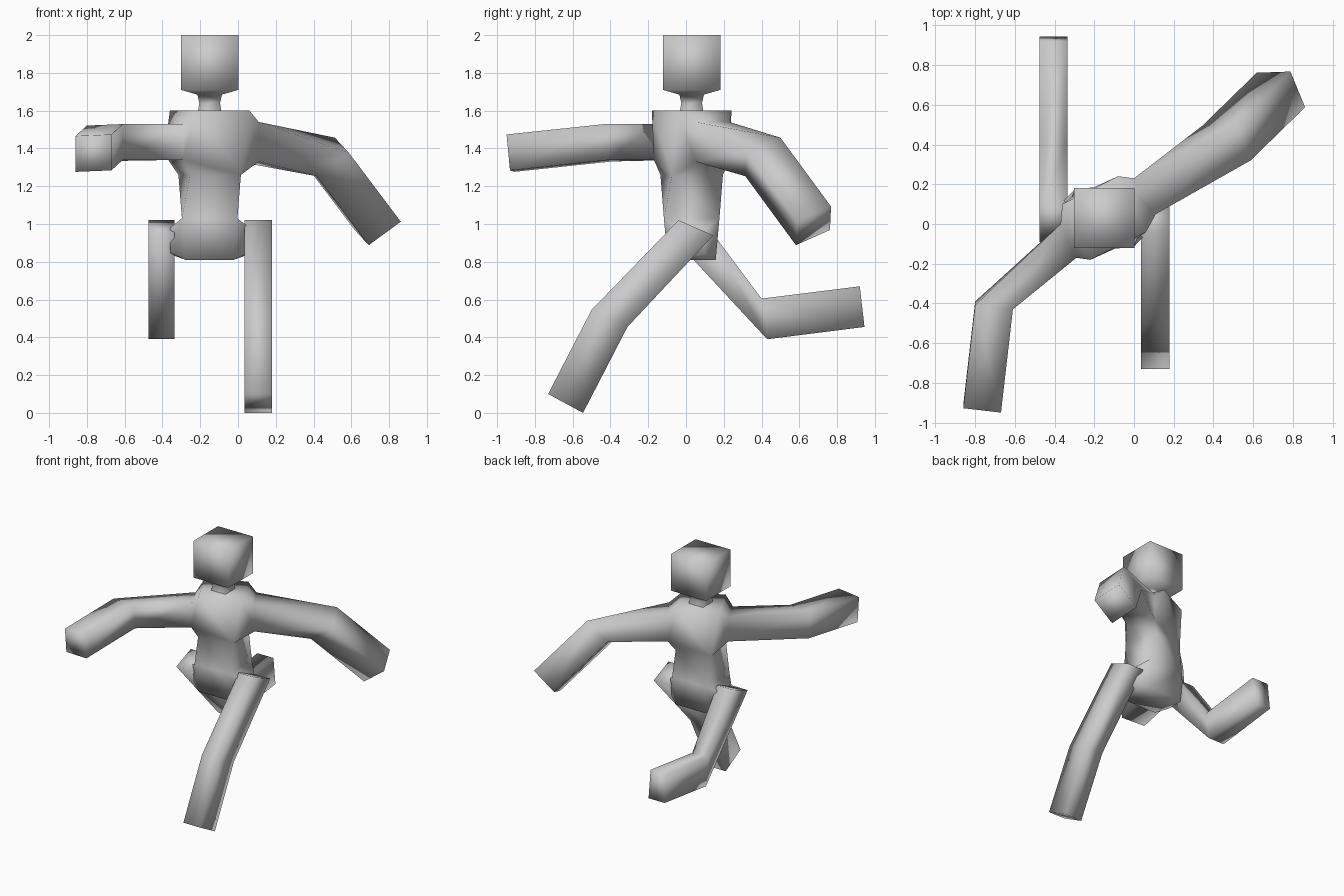
import bpy, bmesh, math
from mathutils import Vector

if "Cube" in bpy.data.objects:
    bpy.data.objects.remove(bpy.data.objects["Cube"])

CX, CY = -0.15, 0.03


def square(z, r, deg=45):
    """Square ring around the spine; r is the corner radius."""
    return [Vector((CX + r * math.cos(math.radians(deg + 90 * i)),
                    CY + r * math.sin(math.radians(deg + 90 * i)), z)) for i in range(4)]


def quad(o, u, v):
    """Four-corner ring around a joint centre from two half-edge vectors."""
    o, u, v = Vector(o), Vector(u), Vector(v)
    return [o - u - v, o + u - v, o + u + v, o - u + v]


def upright(a, b, z0, z1):
    """Vertical ring standing over the plan points a and b."""
    return [Vector((*a, z0)), Vector((*a, z1)), Vector((*b, z1)), Vector((*b, z0))]


def leg_ring(x0, x1, p, q):
    """Leg ring from its two side-view corners (y, z)."""
    return [Vector((x0, *p)), Vector((x1, *p)), Vector((x1, *q)), Vector((x0, *q))]


def tube(bm, rings, start=False, end=True):
    vs = [[bm.verts.new(p) for p in r] for r in rings]
    for a, b in zip(vs, vs[1:]):
        for i in range(4):
            j = (i + 1) % 4
            bm.faces.new((a[i], a[j], b[j], b[i]))
    if start:
        bm.faces.new(vs[0][::-1])
    if end:
        bm.faces.new(vs[-1])


def hull(bm, rings, ports):
    """Convex joint between rings, left open where limbs attach."""
    verts = [bm.verts.new(p) for r in rings for p in r]
    geom = bmesh.ops.convex_hull(bm, input=verts)["geom"]
    for f in [g for g in geom if isinstance(g, bmesh.types.BMFace)]:
        if any(all(min((v.co - p).length for p in r) < 1e-5 for v in f.verts) for r in ports):
            bm.faces.remove(f)


def finish(bm, name):
    bmesh.ops.remove_doubles(bm, verts=bm.verts, dist=1e-4)
    bmesh.ops.delete(bm, geom=[v for v in bm.verts if not v.link_faces], context='VERTS')
    bmesh.ops.recalc_face_normals(bm, faces=bm.faces)
    for f in bm.faces:
        f.smooth = True
    me = bpy.data.meshes.new(name)
    bm.to_mesh(me)
    bm.free()
    bpy.context.collection.objects.link(bpy.data.objects.new(name, me))


# torso with both arms
bm = bmesh.new()
top, rib = square(1.6, 0.222, 71.6), square(1.26, 0.195, 58)
arm_r = upright((0.11, 0.05), (0.0, 0.23), 1.33, 1.54)
arm_l = upright((-0.37, 0.0), (-0.29, -0.17), 1.34, 1.53)
hull(bm, [top, rib, arm_r, arm_l], [rib, arm_r, arm_l])
u, v = (0.085, 0.003, 0.062), (-0.037, 0.09, 0.04)
tube(bm, [arm_r, quad((0.465, 0.407, 1.355), u, v), quad((0.74, 0.675, 0.99), u, v)])
u, v = (0, -0.009, 0.095), (0.095, -0.011, 0.004)
tube(bm, [arm_l, quad((-0.705, -0.41, 1.43), u, v), quad((-0.765, -0.93, 1.375), u, v)])

# waist and pelvis
waist, seat = square(1.03, 0.208), square(0.81, 0.18)
tube(bm, [rib, waist], end=False)
hips = [[Vector((x, y, z)) for y, z in ((-0.04, 0.85), (0.1, 0.84), (0.11, 0.98), (-0.05, 0.98))]
        for x in (-0.36, 0.06)]
hull(bm, [waist, seat] + hips, [waist])
finish(bm, "torso_and_arms")

# legs: knee and foot corners read in side view
legs = {
    "front_leg": (0.035, 0.18, [((-0.04, 1.02), (0.145, 0.94)),
                                ((-0.5, 0.545), (-0.31, 0.455)),
                                ((-0.73, 0.1), (-0.545, 0.0))]),
    "back_leg": (-0.475, -0.335, [((0.09, 1.02), (-0.09, 0.95)),
                                  ((0.4, 0.605), (0.43, 0.39)),
                                  ((0.92, 0.67), (0.945, 0.455))]),
}
for name, (x0, x1, pairs) in legs.items():
    bm = bmesh.new()
    tube(bm, [leg_ring(x0, x1, p, q) for p, q in pairs], start=True)
    finish(bm, name)

# neck and head
bm = bmesh.new()
tube(bm, [square(z, h * math.sqrt(2)) for z, h in
          ((1.58, 0.065), (1.64, 0.055), (1.685, 0.065), (1.71, 0.152), (2.0, 0.152))])
finish(bm, "neck_and_head")
